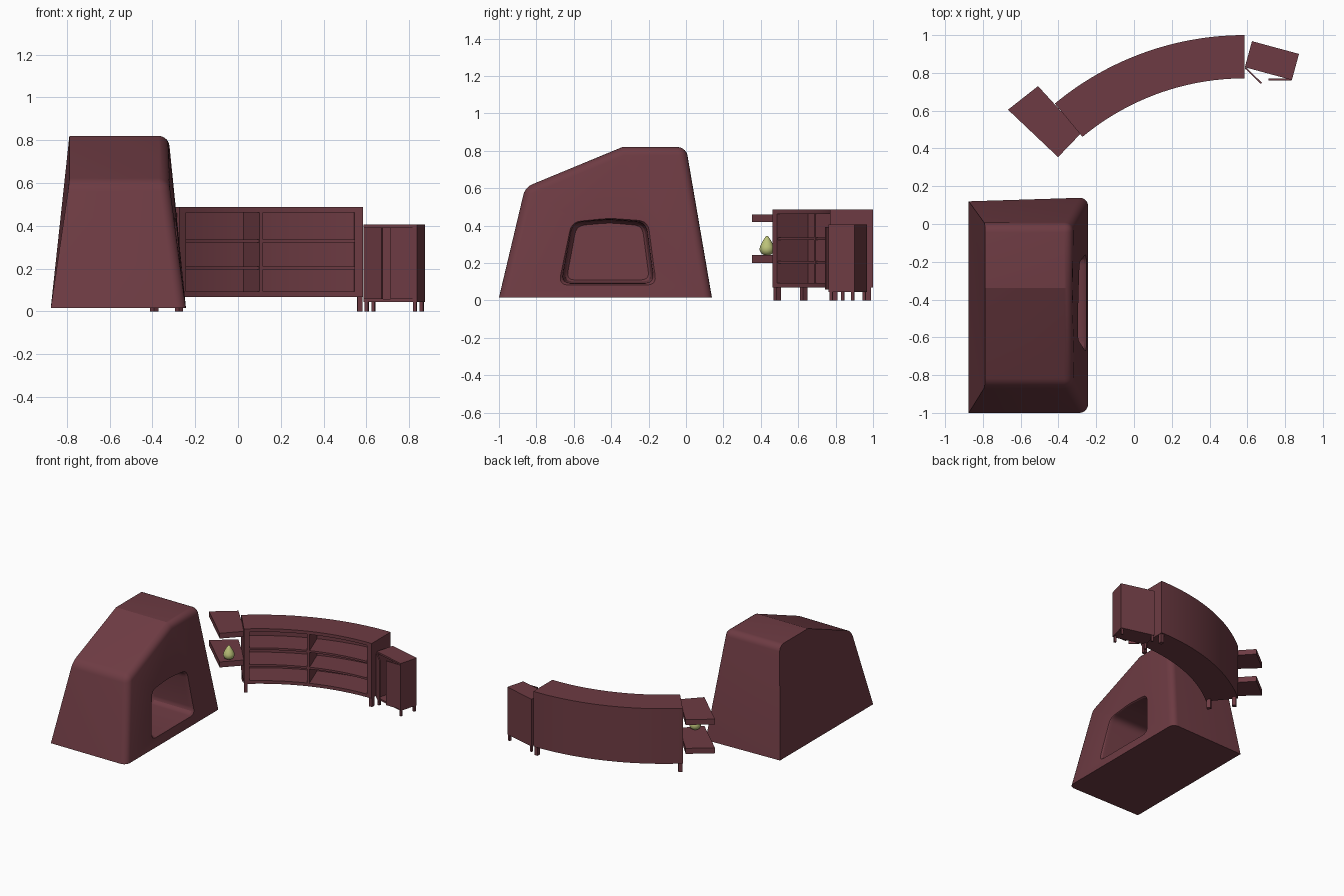
import bpy, bmesh, math
from mathutils import Matrix, Vector

if "Cube" in bpy.data.objects:
    bpy.data.objects.remove(bpy.data.objects["Cube"])


def material(name, rgb):
    m = bpy.data.materials.new(name)
    m.diffuse_color = (*rgb, 1)
    m.use_nodes = True
    m.node_tree.nodes["Principled BSDF"].inputs["Base Color"].default_value = m.diffuse_color
    return m


WOOD = material("dark_red", (0.155, 0.044, 0.056))
GREEN = material("pear_green", (0.50, 0.54, 0.19))


def finish(name, bm, mat=WOOD, smooth=None):
    bmesh.ops.recalc_face_normals(bm, faces=bm.faces)
    me = bpy.data.meshes.new(name)
    bm.to_mesh(me)
    bm.free()
    me.materials.append(mat)
    ob = bpy.data.objects.new(name, me)
    bpy.context.collection.objects.link(ob)
    if smooth:
        smooth_by_angle(ob, smooth)
    return ob


def activate(ob):
    bpy.ops.object.select_all(action='DESELECT')
    ob.select_set(True)
    bpy.context.view_layer.objects.active = ob


def smooth_by_angle(ob, deg):
    activate(ob)
    bpy.ops.object.shade_smooth_by_angle(angle=math.radians(deg))


def loft(name, rings, smooth=None, mat=WOOD):
    """Closed solid through rings with equal point counts."""
    bm = bmesh.new()
    vs = [[bm.verts.new(p) for p in r] for r in rings]
    n = len(vs[0])
    for a, b in zip(vs, vs[1:]):
        for i in range(n):
            j = (i + 1) % n
            bm.faces.new((a[i], a[j], b[j], b[i]))
    bm.faces.new(vs[0][::-1])
    bm.faces.new(vs[-1])
    return finish(name, bm, mat, smooth)


def prism(name, pts, z0, z1):
    return loft(name, [[(x, y, z) for x, y in pts] for z in (z0, z1)])


def box(name, frame, x0, x1, y0, y1, z0, z1):
    """Box in a local frame (a Matrix)."""
    pts = [(x0, y0), (x1, y0), (x1, y1), (x0, y1)]
    return loft(name, [[frame @ Vector((x, y, z)) for x, y in pts] for z in (z0, z1)])


# --- Oven body: tapered block with sloping front roof, right side rounded
XL, XR = (-0.875, -0.788), (-0.243, -0.325)


def oven_side(xb, xt, yback):
    return [(xb, -1, 0.015), (xb, yback, 0.015), (xt, 0.0, 0.82),
            (xt, -0.34, 0.82), (xt, -0.86, 0.605)]


body = loft("oven_body", [oven_side(*XL, 0.12), oven_side(*XR, 0.14)])
bm = bmesh.new()
bm.from_mesh(body.data)
soft = []
for e in bm.edges:
    a, b = (v.co for v in e.verts)
    on_base = a.z < 0.1 and b.z < 0.1
    right_rim = a.x > -0.5 and b.x > -0.5 and not on_base
    across = (a.x > -0.5) != (b.x > -0.5) and a.z > 0.5 and abs(a.y + 0.34) > 0.1
    if right_rim or across:
        soft.append(e)
bmesh.ops.bevel(bm, geom=soft, offset=0.045, segments=5, profile=0.5, affect='EDGES')
bmesh.ops.triangulate(bm, faces=[f for f in bm.faces if len(f.verts) > 4])
bmesh.ops.recalc_face_normals(bm, faces=bm.faces)
bm.to_mesh(body.data)
bm.free()

# --- Oven mouth: rounded trapezoid cut into the right side
corners = [Vector(p) for p in ((-0.665, 0.093), (-0.172, 0.093), (-0.215, 0.415),
                               (-0.41, 0.432), (-0.605, 0.415))]
outline = []
for i, c in enumerate(corners):
    p = c + (corners[i - 1] - c).normalized() * 0.05
    q = c + (corners[(i + 1) % 5] - c).normalized() * 0.05
    for k in range(6):
        t = k / 5
        outline.append(p * (1 - t) ** 2 + c * 2 * t * (1 - t) + q * t * t)
mid = Vector((-0.41, 0.26))
rings = []
for off, s in ((0.04, 1.2), (0.0, 1.06), (-0.012, 1.02), (-0.035, 1.0),
               (-0.29, 0.97), (-0.315, 0.95), (-0.33, 0.9)):
    rings.append([(-0.243 - 0.11 * p.y + off, mid.x + (p.x - mid.x) * s,
                   mid.y + (p.y - mid.y) * s) for p in outline])
cutter = loft("mouth_cutter", rings)
cutter.hide_render = True
mod = body.modifiers.new("mouth", 'BOOLEAN')
mod.operation, mod.object, mod.solver = 'DIFFERENCE', cutter, 'EXACT'
activate(body)
bpy.ops.object.modifier_apply(modifier=mod.name)
bpy.data.objects.remove(cutter)
smooth_by_angle(body, 21)

# --- Curved counter
CX, CY, RI, RO, A0, A1 = 0.585, -0.572, 1.343, 1.572, 90, 129.7


def polar(r, deg, z):
    a = math.radians(deg)
    return (CX + r * math.cos(a), CY + r * math.sin(a), z)


def arc(name, r0, r1, a0, a1, z0, z1):
    n = max(1, round((a1 - a0) / 1.7))
    rings = []
    for i in range(n + 1):
        a = a0 + (a1 - a0) * i / n
        rings.append([polar(r0, a, z0), polar(r1, a, z0), polar(r1, a, z1), polar(r0, a, z1)])
    return loft(name, rings, 30)


arc("counter_top", RI, RO, A0, A1, 0.463, 0.487)
arc("counter_bottom", RI, RO, A0, A1, 0.068, 0.092)
arc("counter_back", RO - 0.02, RO, A0, A1, 0.092, 0.463)
arc("counter_end_right", RI, RO - 0.02, A0, A0 + 1.7, 0.092, 0.463)
arc("counter_end_left", RI, RO - 0.02, A1 - 1.7, A1, 0.092, 0.463)
arc("counter_divider", RI + 0.005, RO - 0.02, 110.3, 111.1, 0.092, 0.463)
for i, z in enumerate((0.196, 0.322)):
    arc(f"counter_shelf_{i + 1}", RI + 0.008, RO - 0.02, A0 + 1.7, A1 - 1.7, z, z + 0.015)
for a in (A0, A1 - 1.2):
    for r in (RI + 0.008, RO - 0.04):
        arc("counter_leg", r, r + 0.03, a + 0.1, a + 1.1, 0, 0.068)

# --- Two open shelves at the left end
quad = [(-0.667, 0.605), (-0.402, 0.354), (-0.28, 0.481), (-0.508, 0.73)]
prism("end_shelf_lower", quad, 0.2, 0.242)
prism("end_shelf_upper", quad, 0.42, 0.46)

# --- Pear on the lower shelf
prof = [(0.016, 0), (0.032, 0.01), (0.040, 0.028), (0.038, 0.045), (0.029, 0.064),
        (0.019, 0.082), (0.010, 0.096), (0.003, 0.103)]
loft("pear", [[(-0.38 + r * math.cos(k * math.tau / 20), 0.433 + r * math.sin(k * math.tau / 20),
                0.242 + z) for k in range(20)] for r, z in prof], 60, GREEN)

# --- Small cupboard at the right end, hollow, with two open doors
F = Matrix.Translation((0.587, 0.83, 0)) @ Matrix.Rotation(math.radians(-15.2), 4, 'Z')
W, D, Z0, Z1, T = 0.258, 0.143, 0.045, 0.405, 0.012
box("cupboard_top", F, 0, W, 0, D, Z1 - T, Z1)
box("cupboard_bottom", F, 0, W, 0, D, Z0, Z0 + T)
box("cupboard_back", F, 0, W, D - T, D, Z0 + T, Z1 - T)
for x in (0, W - T):
    box("cupboard_side", F, x, x + T, 0, D - T, Z0 + T, Z1 - T)
for x in (0.004, W - 0.02):
    for y in (0.004, D - 0.02):
        box("cupboard_leg", F, x, x + 0.016, y, y + 0.016, 0, Z0)
DL = Matrix.Translation((0.592, 0.83, 0)) @ Matrix.Rotation(math.radians(-44), 4, 'Z')
DR = Matrix.Translation((0.834, 0.769, 0)) @ Matrix.Rotation(math.radians(180), 4, 'Z')
box("cupboard_door_left", DL, 0, 0.118, -0.008, 0, Z0 + T, Z1 - T)
box("cupboard_door_right", DR, 0, 0.122, 0, 0.008, Z0 + T, Z1 - T)
